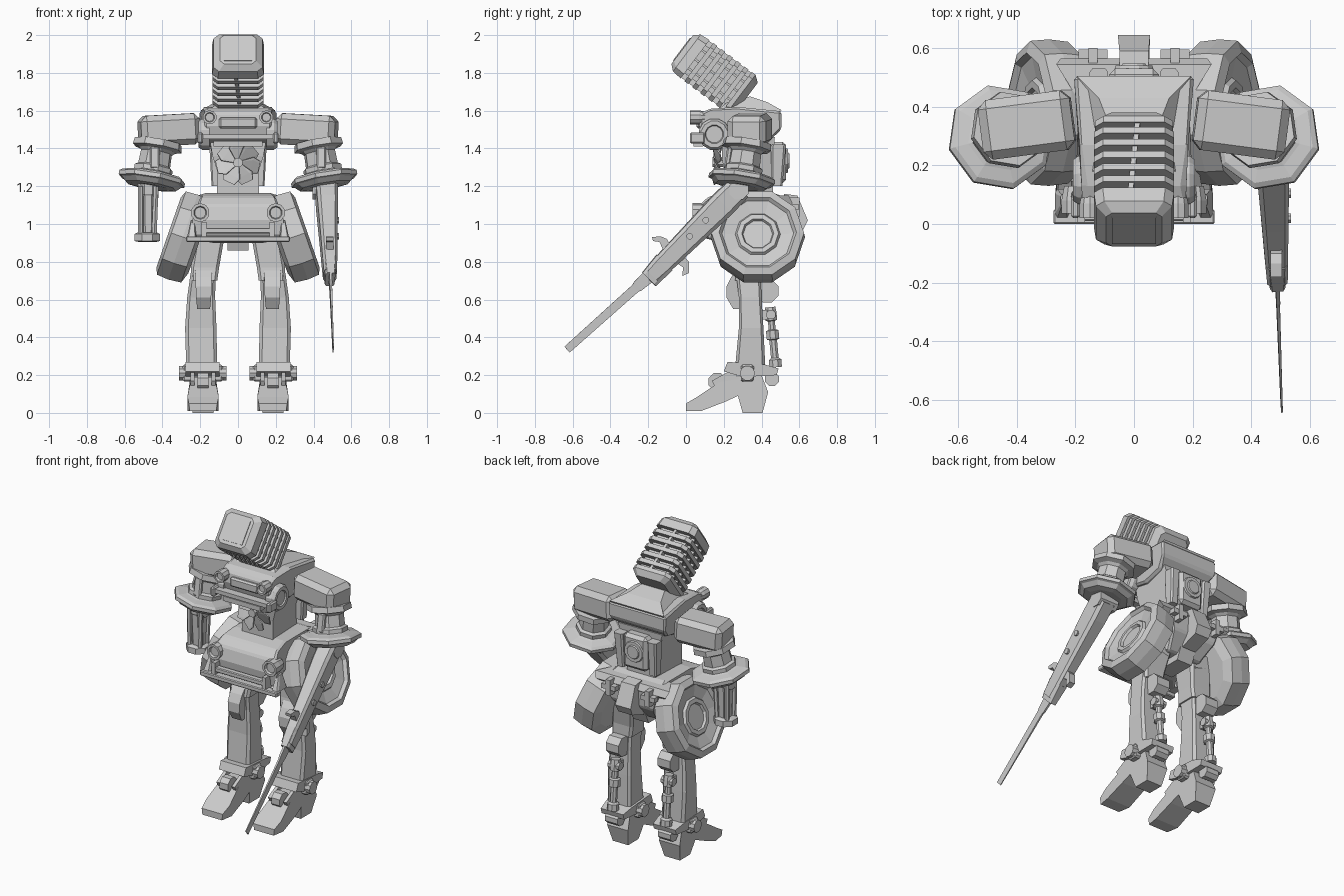
import bpy, bmesh, math
from mathutils import Vector, Matrix, Euler


def finish(name, bm, mirror=False, bevel=0.0):
    bmesh.ops.recalc_face_normals(bm, faces=bm.faces)
    me = bpy.data.meshes.new(name)
    bm.to_mesh(me)
    bm.free()
    ob = bpy.data.objects.new(name, me)
    bpy.context.collection.objects.link(ob)
    if bevel:
        b = ob.modifiers.new("bevel", 'BEVEL')
        b.width, b.segments, b.limit_method = bevel, 1, 'ANGLE'
    if mirror:
        ob.modifiers.new("mirror", 'MIRROR')
    return ob


def frame(p, d):
    q = Vector((0, 0, 1)).rotation_difference(Vector(d).normalized())
    return Matrix.Translation(p) @ q.to_matrix().to_4x4()


def skin(name, rings, mirror=False, bevel=0.0):
    bm = bmesh.new()
    vs = [[bm.verts.new(p) for p in r] for r in rings]
    n = len(vs[0])
    for a, b in zip(vs, vs[1:]):
        for i in range(n):
            bm.faces.new((a[i], a[(i + 1) % n], b[(i + 1) % n], b[i]))
    bm.faces.new(vs[0])
    bm.faces.new(vs[-1])
    return finish(name, bm, mirror, bevel)


def box(name, c, size, rot=(0, 0, 0), mirror=False, bevel=0.0, M=None):
    bm = bmesh.new()
    m = Matrix.Translation(c) @ Euler(rot).to_matrix().to_4x4() @ Matrix.Diagonal((*size, 1))
    bmesh.ops.create_cube(bm, size=1, matrix=(M @ m) if M else m)
    return finish(name, bm, mirror, bevel)


def lathe(name, p, d, profile, sides=8, mirror=False):
    """Radius/height profile turned about the line from p along d."""
    M = frame(p, d)
    rings = []
    for r, h in profile:
        rings.append([M @ Vector((max(r, .002) * math.cos((i + .5) * math.tau / sides),
                                  max(r, .002) * math.sin((i + .5) * math.tau / sides), h))
                      for i in range(sides)])
    return skin(name, rings, mirror)


def rod(name, a, b, r, sides=8, mirror=False):
    d = Vector(b) - Vector(a)
    return lathe(name, a, d, [(r, 0), (r, d.length)], sides, mirror)


def loft(name, secs, M=Matrix(), ch=.3, mirror=False):
    """Chamfered rectangles (x, y, z, half x, half y)."""
    k = 1 - ch
    shape = [(1, -k), (1, k), (k, 1), (-k, 1), (-1, k), (-1, -k), (-k, -1), (k, -1)]
    return skin(name, [[M @ Vector((x + hx * u, y + hy * v, z)) for u, v in shape]
                       for x, y, z, hx, hy in secs], mirror)


def solid(name, pts, cx=0, mirror=False, bevel=0.0):
    """Side profile (y, z, half width) widened about cx."""
    return skin(name, [[(cx + s * w, y, z) for y, z, w in pts] for s in (-1, 1)], mirror, bevel)


# Head: tilted grille with ribs, caps and strips
H = Matrix.Translation((0, .152, 1.794)) @ Matrix.Rotation(math.radians(-37), 4, 'X')
HF = H @ Matrix.Rotation(math.radians(-90), 4, 'X')
box("head_core", (0, 0, 0), (.205, .36, .185), M=H)
loft("head_front_cap", [(0, 0, -.215, .095, .095), (0, 0, -.185, .13, .122), (0, 0, -.13, .137, .127)], HF, .22)
box("head_front_panel", (0, -.214, 0), (.15, .012, .15), M=H)
loft("head_rear_cap", [(0, 0, .15, .133, .127), (0, 0, .175, .133, .127), (0, 0, .21, .1, .1)], HF, .22)
for i in range(5):
    z = -.105 + i * .052
    loft("head_rib", [(0, 0, z, .136, .127), (0, 0, z + .026, .136, .127)], HF, .22)
box("head_middle_strip", (0, .01, 0), (.018, .3, .244), (0, 0, -.08), M=H)
for z in (-.06, 0, .06):
    box("head_side_strip", (0, .01, z), (.25, .32, .012), M=H)

# Upper torso, shaped like a small vehicle nose
solid("upper_torso", [(.09, 1.45, .17), (.07, 1.52, .18), (.08, 1.59, .18), (.13, 1.61, .17),
                      (.27, 1.62, .19), (.505, 1.597, .205), (.505, 1.5, .205), (.44, 1.44, .17), (.3, 1.41, .17)], bevel=.012)
solid("neck", [(.16, 1.6, .16), (.22, 1.645, .1), (.34, 1.675, .085), (.43, 1.645, .12), (.505, 1.603, .195), (.48, 1.56, .19)])
lathe("chest_lamp", (.15, .10, 1.565), (0, -1, 0), [(.03, 0), (.037, .03), (.037, .08), (.026, .08), (.022, .065)], 10, True)
box("chest_bumper", (0, .055, 1.462), (.42, .05, .025))
box("chest_bumper_lower", (0, .065, 1.425), (.26, .05, .03))
box("chest_grille", (0, .07, 1.535), (.2, .03, .06), bevel=.01)
box("chest_bumper_end", (.2, .06, 1.455), (.03, .08, .06), mirror=True, bevel=.008)
lathe("chest_wheel", (.15, .15, 1.475), (1, 0, 0), [(.085, 0), (.085, .04), (.072, .058), (.05, .058), (.045, .05), (0, .05)], 12, True)

# Waist with fan in front and motor behind
solid("waist", [(.19, 1.45, .15), (.19, 1.36, .135), (.2, 1.28, .11), (.2, 1.13, .11),
                (.46, 1.13, .10), (.46, 1.3, .10), (.47, 1.46, .16)])
for i in range(7):
    F = Matrix.Translation((0, .165, 1.325)) @ Matrix.Rotation(i * math.tau / 7, 4, 'Y')
    loft("fan_blade", [(0, 0, .02, .018, .004), (0, 0, .075, .052, .005), (0, 0, .115, .036, .004)],
         F @ Matrix.Rotation(.45, 4, 'Z'))
rod("fan_hub", (0, .2, 1.325), (0, .14, 1.325), .026)
box("back_motor", (0, .485, 1.325), (.17, .09, .22), bevel=.02)
lathe("back_motor_disc", (0, .525, 1.335), (0, 1, 0), [(.07, 0), (.065, .015), (.045, .015), (.04, .022), (0, .022)], 12)
loft("back_post", [(.115, .48, 1.2, .025, .03), (.12, .49, 1.42, .032, .04)], mirror=True)

# Hips: a second, larger vehicle nose with tail
solid("hip_body", [(.06, .935, .26), (.05, 1.02, .25), (.07, 1.1, .215), (.12, 1.145, .2), (.22, 1.165, .18),
                   (.46, 1.165, .18), (.56, 1.13, .2), (.55, 1.0, .16), (.46, .9, .12), (.2, .9, .14)], bevel=.01)
solid("rear_deck", [(.44, 1.155, .2), (.545, 1.15, .265), (.565, 1.11, .25), (.5, 1.06, .2)])
lathe("hip_lamp", (.2, .13, 1.06), (0, -1, 0), [(.04, 0), (.05, .05), (.05, .095), (.035, .095), (.03, .08)], 10, True)
box("hip_bumper", (0, .025, .92), (.55, .05, .03), bevel=.005)
box("hip_bumper_upper", (0, .03, .965), (.38, .04, .03), bevel=.005)
box("hip_bumper_post", (.18, .035, .965), (.025, .06, .09), mirror=True)
loft("hip_bumper_spike", [(.245, .07, .93, .025, .05), (.24, .08, 1.02, .01, .02)], mirror=True)
solid("tail_block", [(.52, 1.16, .05), (.59, 1.15, .05), (.645, 1.02, .055), (.62, .97, .05), (.5, .93, .05)])
solid("crotch_block", [(.26, .92, .055), (.28, .86, .055), (.46, .86, .055), (.5, .95, .055)])
box("tail_lamp", (.14, .575, 1.09), (.1, .04, .03), mirror=True)
box("tail_lamp_bar", (.14, .575, 1.09), (.03, .05, .1), mirror=True)

# Leaning hip wheels
n = Vector((.945, 0, .33))
lathe("hip_wheel", Vector((.367, .38, .957)) - n * .17, n,
      [(0, 0), (.18, 0), (.242, .02), (.25, .09), (.245, .155), (.205, .17), (.19, .15),
       (.12, .135), (.11, .15), (.085, .15), (.078, .135), (0, .135)], 10, True)
rod("wheel_axle", (.1, .38, .9), (.26, .38, .94), .06, 8, True)

# Shoulders and upper arms
box("shoulder", (.365, .338, 1.497), (.315, .205, .165), (0, .055, -.13), True, .03)
arm_dir = Vector((.035, -.03, -.20))
lathe("upper_arm", (.422, .325, 1.435), arm_dir,
      [(0, 0), (.13, 0), (.134, .035), (.1, .045), (.085, .06), (.088, .13), (.105, .14), (.105, .165), (.12, .17),
       (.165, .178), (.182, .19), (.182, .212), (.165, .217), (.14, .24), (.1, .245), (0, .24)], 8, True)
box("upper_arm_rib", (.44, .225, 1.35), (.05, .03, .12), (-.15, 0, 0), True, .008)
rod("elbow", (.395, .28, 1.18), (.53, .28, 1.18), .055)

# Right forearm carrying a blade
a, b = Vector((.468, .28, 1.19)), Vector((.488, -.2, .71))
A, L = frame(a, b - a), (b - a).length
loft("blade_forearm", [(0, 0, 0, .058, .066), (0, 0, .12, .055, .07), (0, 0, L * .55, .045, .06),
                       (0, 0, L * .85, .038, .053), (0, 0, L * .96, .035, .046)], A)
for y, z in ((.105, 1.02), (.02, .935)):
    rod("forearm_stud", (.47, y, z), (.535, y, z), .018)
solid("guard_upper", [(-.02, .87, .02), (-.08, .88, .02), (-.1, .92, .02), (-.135, .935, .02), (-.18, .93, .02),
                      (-.175, .91, .02), (-.14, .905, .02), (-.12, .86, .02), (-.08, .8, .02)], .485)
solid("guard_lower", [(-.06, .8, .02), (-.02, .84, .02), (.015, .8, .02), (.015, .74, .02), (-.02, .725, .02),
                      (-.015, .77, .02)], .485)
loft("blade_grip", [(0, 0, L * .82, .038, .058), (0, -.005, L * 1.0, .026, .05)], A)
root, tip = Vector((.487, -.15, .765)), Vector((.504, -.63, .335))
loft("blade", [(0, 0, 0, .007, .04), (0, 0, .14, .007, .03), (0, 0, .16, .006, .024),
               (0, 0, (tip - root).length, .003, .021)], frame(root, tip - root), .1)

# Left forearm: core and rods with end ring
lathe("cage_forearm", (-.475, .28, 1.24), (0, 0, -1), [(.055, 0), (.055, .08), (.048, .09), (.04, .3)], 8)
rod("cage_elbow", (-.53, .28, 1.18), (-.42, .28, 1.18), .045)
for i in range(4):
    t = (i + .5) * math.pi / 2
    x, y = math.cos(t), math.sin(t)
    rod("cage_bar", (-.475 + .058 * x, .28 + .058 * y, 1.2), (-.48 + .05 * x, .28 + .05 * y, .93), .015, 6)
lathe("cage_ring", (-.48, .28, .955), (0, 0, -1), [(.055, 0), (.073, .008), (.073, .045), (.05, .05), (.045, .03), (0, .03)], 8)

# Legs
loft("thigh", [(.14, .36, .97, .075, .09), (.175, .34, .77, .075, .07), (.18, .335, .7, .07, .075)], ch=.2, mirror=True)
loft("shin", [(.185, .33, .74, .066, .065), (.195, .34, .61, .074, .06), (.197, .345, .45, .083, .065),
              (.192, .34, .24, .082, .08)], ch=.2, mirror=True)
solid("kneecap", [(.28, .77, .045), (.24, .72, .043), (.215, .67, .042), (.215, .61, .04), (.25, .55, .034),
                  (.3, .55, .03), (.3, .75, .045)], .182, True)
rod("knee_joint", (.14, .43, .645), (.23, .43, .645), .065, 8, True)
lathe("calf_piston", (.19, .445, .56), (0, .03, -.32),
      [(.03, 0), (.034, .03), (.034, .07), (.02, .075), (.02, .12), (.036, .125), (.036, .17), (.022, .175),
       (.022, .27), (.036, .28), (.036, .32)], 8, True)
rod("piston_pin", (.15, .45, .52), (.23, .45, .52), .026, 8, True)
box("piston_mount", (.19, .42, .52), (.05, .09, .05), mirror=True)

# Ankles and heeled feet
solid("ankle_collar", [(.22, .27, .09), (.2, .22, .09), (.3, .19, .09), (.48, .2, .08), (.49, .235, .08), (.42, .255, .09)], .187, True)
rod("ankle_pin", (.062, .325, .21), (.312, .325, .21), .04, 10, True)
box("ankle_pin_plate", (.187, .325, .21), (.215, .07, .09), mirror=True, bevel=.01)
rod("heel_joint", (.145, .455, .18), (.235, .455, .18), .04, 8, True)
solid("foot", [(0, .01, .07), (0, .05, .075), (.06, .085, .083), (.12, .125, .075), (.22, .19, .06), (.4, .2, .065),
               (.435, .11, .075), (.405, 0, .055), (.3, 0, .055), (.275, .09, .075), (.21, .06, .08), (.08, .01, .083)], .185, True)
rod("instep_disc", (.155, .165, .165), (.215, .165, .165), .05, 8, True)
for x in (.13, .24):
    box("instep_side", (x, .21, .17), (.022, .13, .07), (.5, 0, 0), True)
